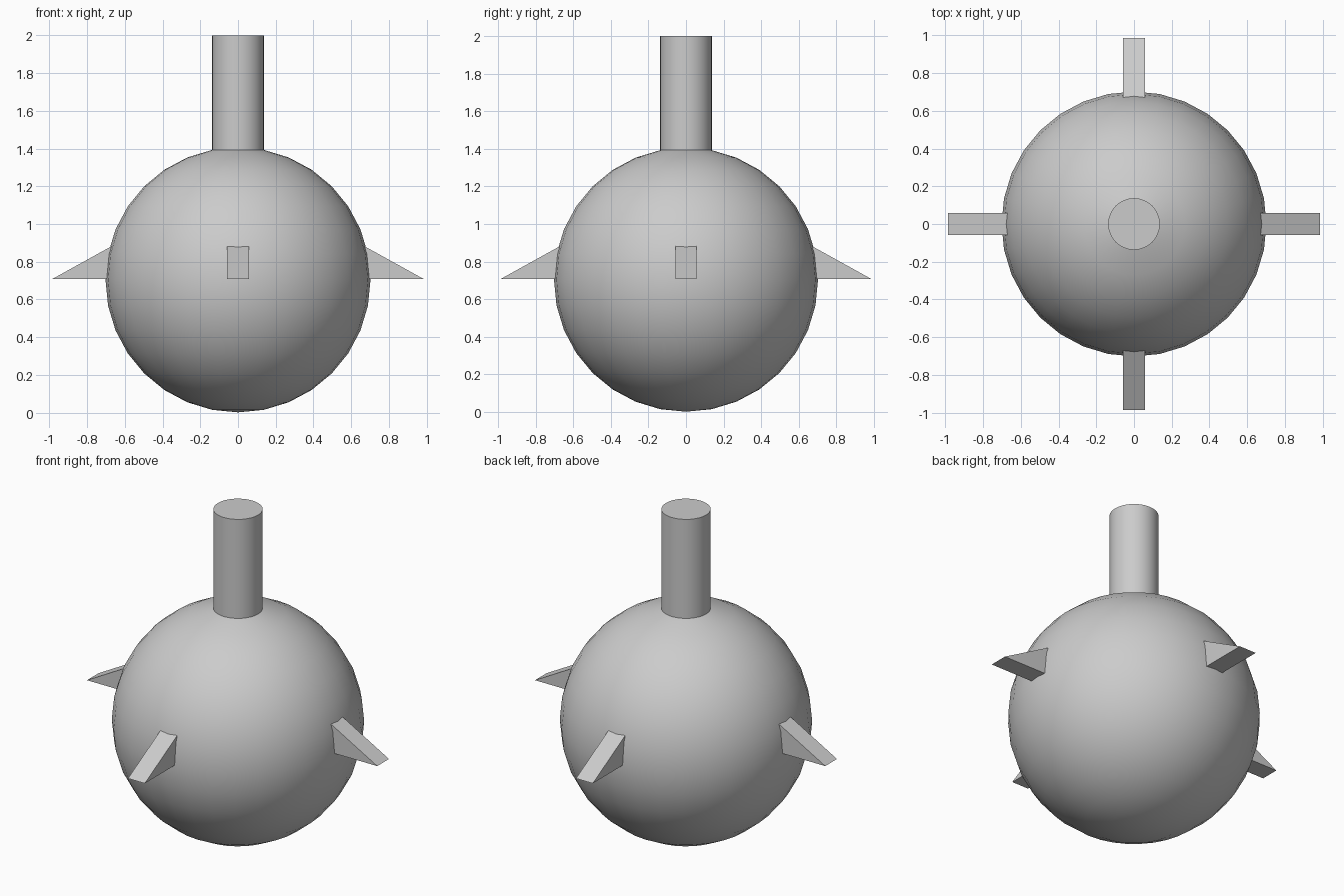
import bpy, bmesh, math
from mathutils import Matrix, Vector

if "Cube" in bpy.data.objects:
    bpy.data.objects.remove(bpy.data.objects["Cube"])

R, CENTRE = 0.702, 0.704

grey = bpy.data.materials.new("plain grey")
grey.use_nodes = True
colour = (0.6, 0.6, 0.6, 1)
grey.diffuse_color = colour
grey.node_tree.nodes["Principled BSDF"].inputs["Base Color"].default_value = colour


def make_object(name, bm, smooth=False):
    bmesh.ops.recalc_face_normals(bm, faces=bm.faces)
    mesh = bpy.data.meshes.new(name)
    bm.to_mesh(mesh)
    bm.free()
    mesh.materials.append(grey)
    obj = bpy.data.objects.new(name, mesh)
    bpy.context.collection.objects.link(obj)
    if smooth:
        bpy.ops.object.select_all(action="DESELECT")
        obj.select_set(True)
        bpy.context.view_layer.objects.active = obj
        bpy.ops.object.shade_smooth_by_angle(angle=math.radians(30))
    return obj


# Round body with its top cap drawn up into a neck
bm = bmesh.new()
bmesh.ops.create_uvsphere(bm, u_segments=32, v_segments=16, radius=R,
                          matrix=Matrix.Translation((0, 0, CENTRE)))
bm.verts.ensure_lookup_table()
pole = max(bm.verts, key=lambda v: v.co.z)
cap = bmesh.ops.dissolve_verts(bm, verts=[pole])
top = max(bm.faces, key=lambda f: f.calc_center_median().z)
neck = bmesh.ops.extrude_face_region(bm, geom=[top])
for v in neck["geom"]:
    if isinstance(v, bmesh.types.BMVert):
        v.co.z = 2
if top.is_valid:
    bmesh.ops.delete(bm, geom=[top], context="FACES_ONLY")
make_object("body_and_neck", bm, smooth=True)

# Four wedge fins around the middle, rooted inside the body
profile = [(0.6, 0.708), (0.985, 0.708), (0.6, 0.921)]
for i, name in enumerate(["left_fin", "back_fin", "right_fin", "front_fin"]):
    bm = bmesh.new()
    side = bm.faces.new([bm.verts.new((x, -0.057, z)) for x, z in profile])
    far = bmesh.ops.extrude_face_region(bm, geom=[side])
    moved = [g for g in far["geom"] if isinstance(g, bmesh.types.BMVert)]
    bmesh.ops.translate(bm, verts=moved, vec=Vector((0, 0.114, 0)))
    bm.transform(Matrix.Rotation(i * math.pi / 2, 4, "Z"))
    make_object(name, bm)
